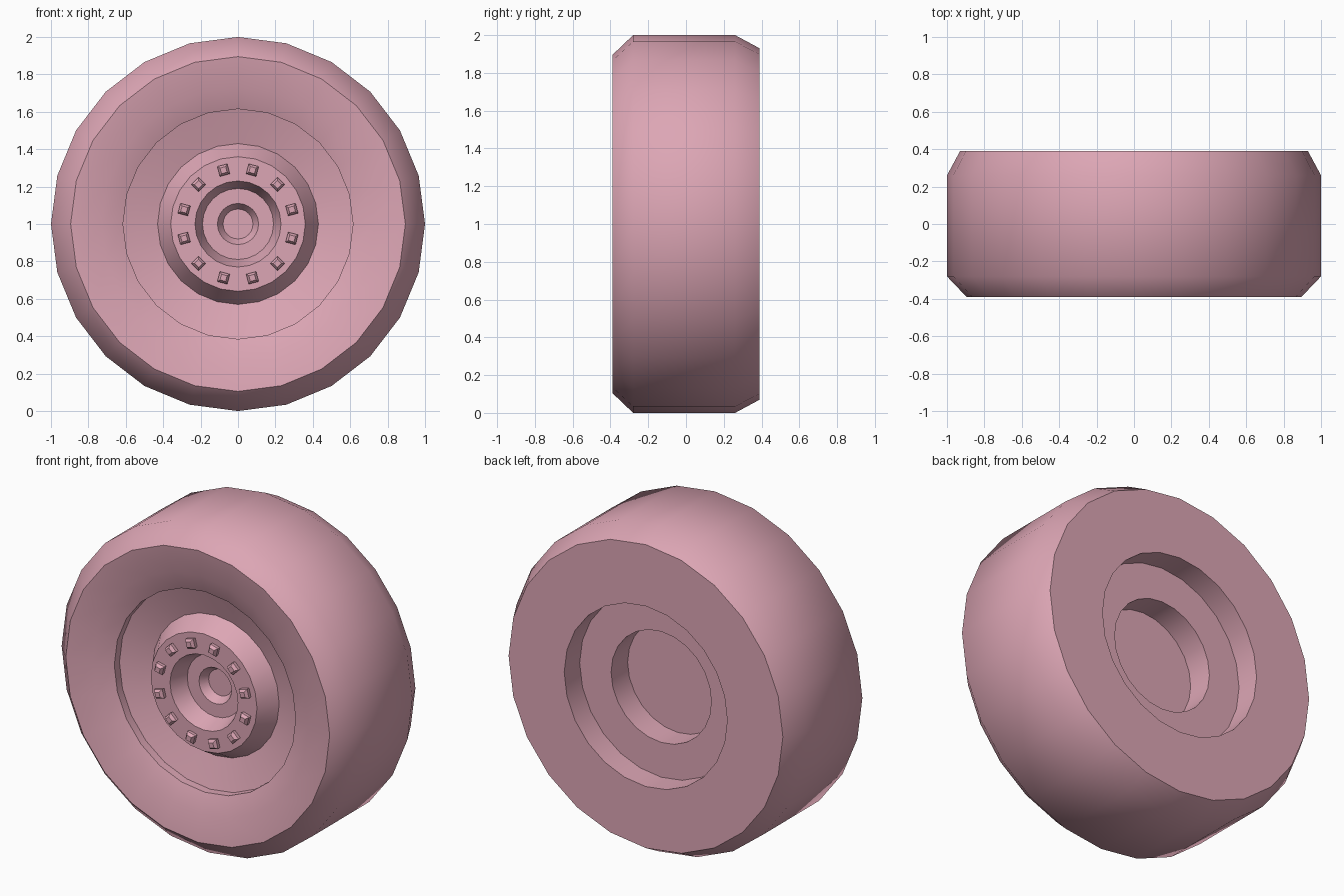
import bpy, bmesh, math

if "Cube" in bpy.data.objects:
    bpy.data.objects.remove(bpy.data.objects["Cube"])

CENTRE_Z = 1.0


def lathe(name, profile, sides=24, start=0.0, centre=(0.0, CENTRE_Z), smooth=45):
    """Spin (radius, y) points, ordered front centre -> outside -> back centre."""
    bm = bmesh.new()
    rings = []
    for r, y in profile:
        ring = []
        for i in range(sides):
            a = start + 2 * math.pi * i / sides
            ring.append(bm.verts.new((centre[0] + r * math.cos(a), y,
                                      centre[1] + r * math.sin(a))))
        rings.append(ring)
    for a, b in zip(rings, rings[1:]):
        for i in range(sides):
            j = (i + 1) % sides
            bm.faces.new((a[i], b[i], b[j], a[j]))
    bmesh.ops.remove_doubles(bm, verts=bm.verts, dist=1e-5)
    mesh = bpy.data.meshes.new(name)
    bm.to_mesh(mesh)
    bm.free()
    obj = bpy.data.objects.new(name, mesh)
    bpy.context.collection.objects.link(obj)
    mesh.materials.append(pink)
    if smooth:
        bpy.ops.object.select_all(action='DESELECT')
        obj.select_set(True)
        bpy.context.view_layer.objects.active = obj
        bpy.ops.object.shade_smooth_by_angle(angle=math.radians(smooth))
    return obj


pink = bpy.data.materials.new("pink")
pink.diffuse_color = (0.72, 0.38, 0.46, 1)
pink.use_nodes = True
pink.node_tree.nodes["Principled BSDF"].inputs["Base Color"].default_value = pink.diffuse_color

# Tyre: dished front wall, tread with two chamfers, flat back wall
lathe("tyre", [(0.615, -0.27), (0.615, -0.32), (0.73, -0.365), (0.895, -0.39),
               (1.0, -0.28), (1.0, 0.26), (0.93, 0.39), (0.553, 0.39),
               (0.553, 0.24)])

# Rim dish between the tyre and the hub
lathe("rim", [(0.43, -0.215), (0.55, -0.25), (0.615, -0.27)])

# Raised hub with stepped central recess
lathe("hub", [(0.0, -0.17), (0.08, -0.17), (0.11, -0.22), (0.19, -0.22),
              (0.23, -0.33), (0.36, -0.33), (0.43, -0.215)])

# Stepped recess at the back
lathe("back_plate", [(0.553, 0.24), (0.34, 0.24), (0.34, 0.08), (0.0, 0.08)])

# Ring of twelve square wheel nuts with tapered caps
for k in range(12):
    a = math.radians(15 + 30 * k)
    lathe("wheel_nut", [(0.0, -0.37), (0.022, -0.37), (0.039, -0.352), (0.036, -0.328)],
          sides=4, start=a + math.pi / 4,
          centre=(0.298 * math.cos(a), CENTRE_Z + 0.298 * math.sin(a)), smooth=0)
